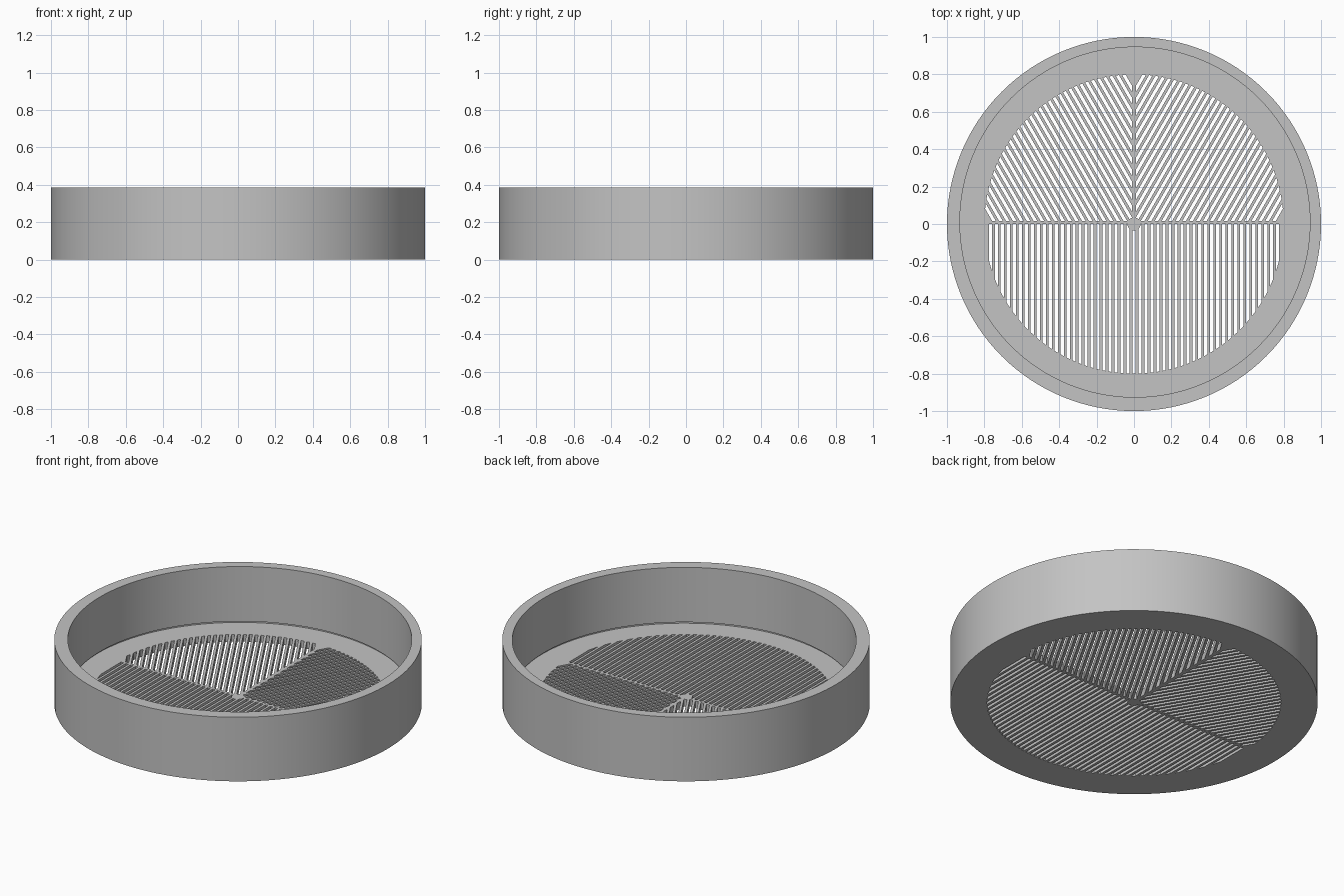
import bpy, bmesh, math
from mathutils import Vector

default = bpy.data.objects.get("Cube")
if default:
    bpy.data.objects.remove(default)

SEGMENTS = 128
HEIGHT = 0.385
FLOOR = 0.043
SLOT_RADIUS = 0.8
PITCH = 0.032
SLOT = 0.017
CAVITY = (0.005, 0.01)   # the cavity sits slightly off centre

grey = bpy.data.materials.new("light_grey")
grey.use_nodes = True
colour = (0.55, 0.55, 0.55, 1)
grey.diffuse_color = colour
grey.node_tree.nodes["Principled BSDF"].inputs["Base Color"].default_value = colour


def make_object(name, bm):
    bmesh.ops.recalc_face_normals(bm, faces=bm.faces)
    mesh = bpy.data.meshes.new(name)
    bm.to_mesh(mesh)
    bm.free()
    mesh.materials.append(grey)
    obj = bpy.data.objects.new(name, mesh)
    bpy.context.collection.objects.link(obj)
    return obj


def lathe(name, rings):
    """Closed solid through circles given as (radius, z, centre)."""
    bm = bmesh.new()
    loops = []
    for radius, z, (cx, cy) in rings:
        angles = [math.tau * i / SEGMENTS for i in range(SEGMENTS)]
        loops.append([bm.verts.new((cx + radius * math.cos(a), cy + radius * math.sin(a), z))
                      for a in angles])
    for low, high in zip(loops, loops[1:]):
        for i in range(SEGMENTS):
            j = (i + 1) % SEGMENTS
            bm.faces.new((low[i], low[j], high[j], high[i]))
    bm.faces.new(loops[0])
    bm.faces.new(loops[-1])
    return make_object(name, bm)


def add_slots(bm, degrees, limits):
    """Parallel slots in one direction, kept inside half-planes and the slot circle."""
    a = math.radians(degrees)
    along = Vector((math.cos(a), math.sin(a)))
    across = Vector((math.sin(a), -math.cos(a)))
    count = int(SLOT_RADIUS / PITCH)
    for k in range(-count, count + 1):
        ends = []
        for t in (k * PITCH - SLOT / 2, k * PITCH + SLOT / 2):
            if abs(t) >= SLOT_RADIUS:
                break
            start = max((c - t * m.dot(across)) / m.dot(along) for m, c in limits)
            stop = math.sqrt(SLOT_RADIUS ** 2 - t * t)
            if stop - start < 0.01:
                break
            ends.append((across * t + along * start, across * t + along * stop))
        if len(ends) < 2:
            continue
        outline = [ends[0][0], ends[0][1], ends[1][1], ends[1][0]]
        low, high = ([bm.verts.new((p.x, p.y, z)) for p in outline]
                     for z in (-0.02, FLOOR + 0.02))
        bm.faces.new(low)
        bm.faces.new(high)
        for i in range(4):
            j = (i + 1) % 4
            bm.faces.new((low[i], low[j], high[j], high[i]))


# Tray: outer wall, rim, cavity with a shallow undercut above the floor
origin = (0, 0)
tray = lathe("slotted_tray", [
    (1, 0, origin), (1, HEIGHT, origin),
    (0.936, HEIGHT, CAVITY), (0.936, FLOOR + 0.013, CAVITY),
    (0.95, FLOOR + 0.013, CAVITY), (0.95, FLOOR, CAVITY)])

# Slots: straight half in front, mirrored slanted quarters behind
front, back = Vector((0, -1)), Vector((0, 1))
cutter_bm = bmesh.new()
add_slots(cutter_bm, -90, [(front, 0)])
for side in (1, -1):
    add_slots(cutter_bm, 90 - 30 * side, [(Vector((side, 0)), 0.01), (back, 0.016)])
cutter = make_object("slot_cutter", cutter_bm)
cutter.hide_render = True

cut = tray.modifiers.new("slots", 'BOOLEAN')
cut.operation = 'DIFFERENCE'
cut.solver = 'EXACT'
cut.object = cutter
bpy.ops.object.select_all(action='DESELECT')
tray.select_set(True)
bpy.context.view_layer.objects.active = tray
bpy.ops.object.modifier_apply(modifier=cut.name)
bpy.data.objects.remove(cutter)

# Hub where the ribs meet
hub = lathe("centre_hub", [(0.035, 0, origin), (0.035, FLOOR, origin)])
hub.select_set(True)
bpy.ops.object.shade_smooth_by_angle(angle=math.radians(30))
